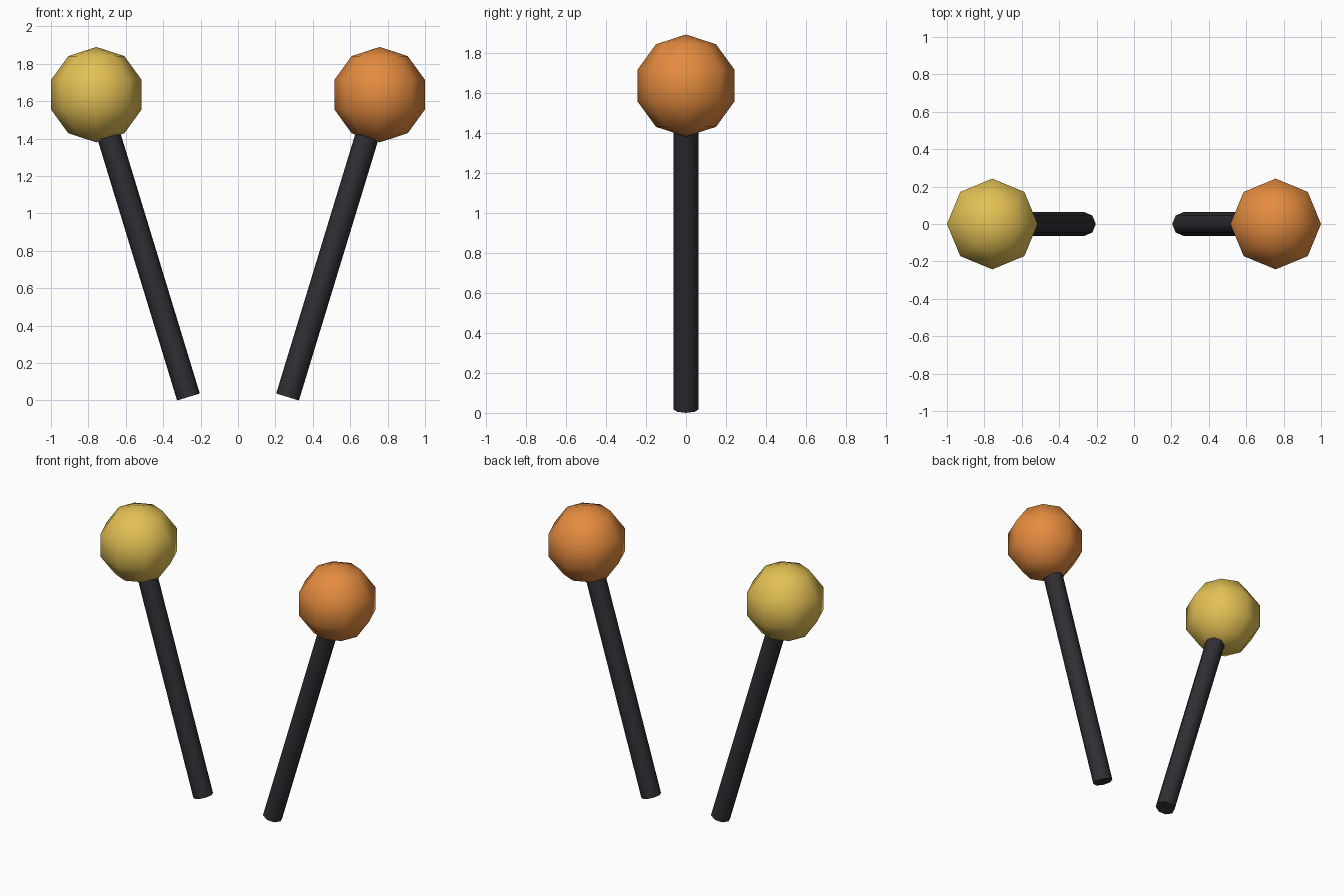
import bpy
import math
from mathutils import Vector

cube = bpy.data.objects.get("Cube")
if cube:
    bpy.data.objects.remove(cube, do_unlink=True)


def make_material(name, color):
    mat = bpy.data.materials.new(name)
    mat.use_nodes = True
    mat.diffuse_color = (*color, 1)
    mat.node_tree.nodes["Principled BSDF"].inputs["Base Color"].default_value = (*color, 1)
    return mat


yellow = make_material("yellow", (0.77, 0.53, 0.09))
orange = make_material("orange", (0.78, 0.26, 0.05))
charcoal = make_material("charcoal", (0.028, 0.028, 0.035))


def finish(name, mat, angle):
    obj = bpy.context.object
    obj.name = name
    obj.data.materials.append(mat)
    bpy.ops.object.shade_smooth_by_angle(angle=math.radians(angle))


def mallet(side, label, head_mat):
    foot = Vector((side * 0.265, 0, 0.0186))
    head = Vector((side * 0.7575, 0, 1.635))
    axis = head - foot

    # Slanted eight-sided stick reaching the middle of the head
    bpy.ops.mesh.primitive_cylinder_add(
        vertices=8, radius=0.0635, depth=axis.length, location=(foot + head) / 2,
        rotation=(0, math.atan2(axis.x, axis.z), 0))
    finish(label + "_stick", charcoal, 50)

    # Low-poly round head, kept upright
    bpy.ops.mesh.primitive_uv_sphere_add(
        segments=8, ring_count=5, radius=0.255, location=head)
    finish(label + "_head", head_mat, 80)


mallet(1, "left", orange)
mallet(-1, "right", yellow)
